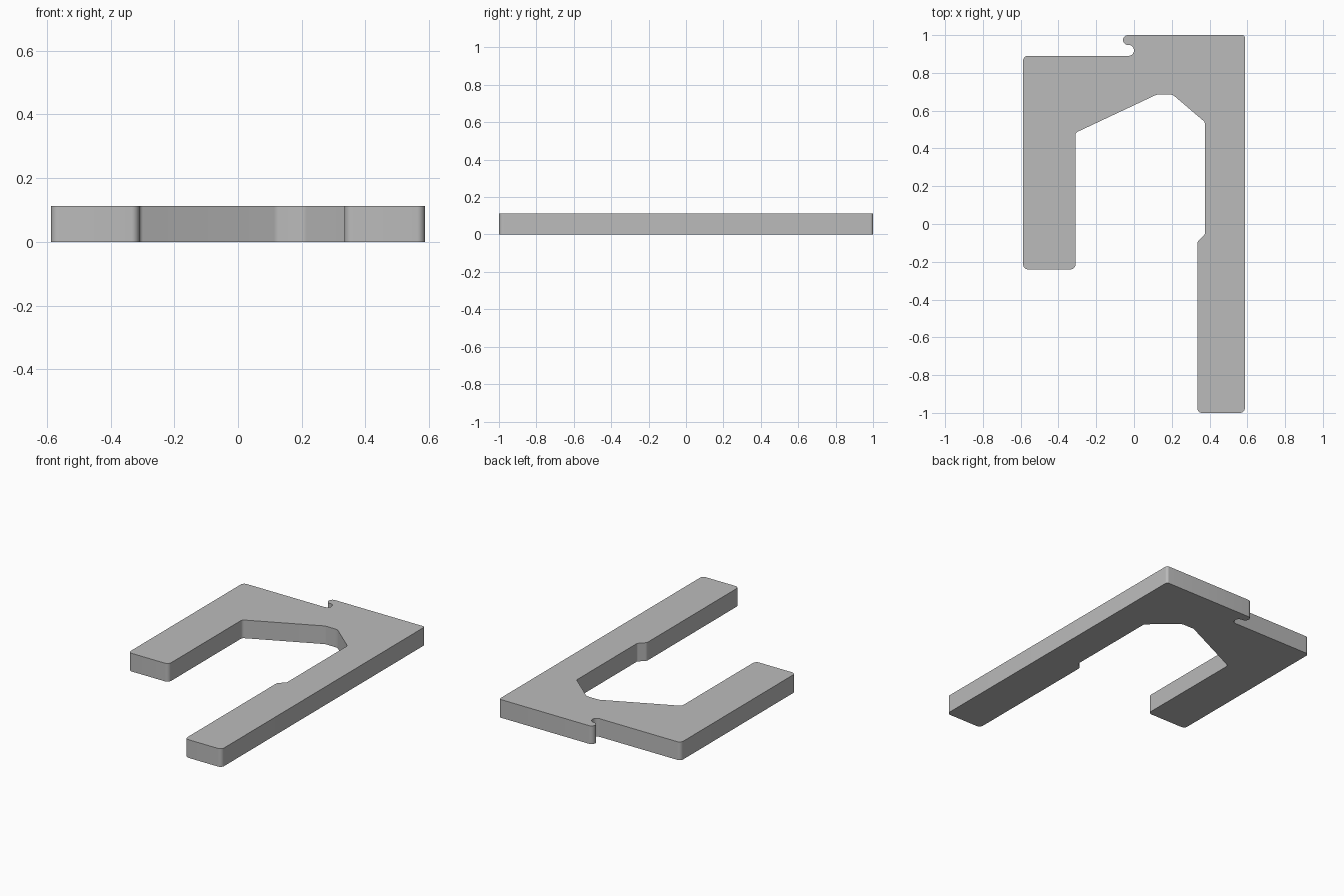
import bpy
import bmesh
import math
from mathutils import Vector

cube = bpy.data.objects.get("Cube")
if cube:
    bpy.data.objects.remove(cube, do_unlink=True)

THICKNESS = 0.113
STEPS = 8

# Outline corners, clockwise: x, y, fillet radius
OUTLINE = [
    (-0.587, 0.89, 0.025),                           # short arm, back corner
    (0.0, 0.89, 0.029), (0.0, 0.948, 0.029),         # round notch
    (-0.058, 0.948, 0.026), (-0.058, 1.0, 0.026),    # round hook
    (0.587, 1.0, 0.015),                             # long arm, back corner
    (0.587, -1.0, 0.025), (0.335, -1.0, 0.025),      # long arm tip
    (0.335, -0.095, 0.025), (0.375, -0.055, 0.01),   # small inner step
    (0.375, 0.54, 0.02), (0.205, 0.685, 0.035),      # inner opening
    (0.12, 0.685, 0.035), (-0.31, 0.483, 0.02),
    (-0.31, -0.24, 0.025), (-0.587, -0.24, 0.025),   # short arm tip
]


def fillet(prev, corner, nxt, radius):
    """Points of an arc that rounds one corner."""
    a, b = (prev - corner).normalized(), (nxt - corner).normalized()
    half = a.angle(b) / 2
    centre = corner + (a + b).normalized() * (radius / math.sin(half))
    start = corner + a * (radius / math.tan(half)) - centre
    end = corner + b * (radius / math.tan(half)) - centre
    sweep = math.atan2(start.x * end.y - start.y * end.x, start.dot(end))
    arc = []
    for i in range(STEPS + 1):
        c, s = math.cos(sweep * i / STEPS), math.sin(sweep * i / STEPS)
        arc.append(centre + Vector((start.x * c - start.y * s,
                                    start.x * s + start.y * c)))
    return arc


# Rounded profile
points = []
for i, (x, y, r) in enumerate(OUTLINE):
    before = Vector(OUTLINE[i - 1][:2])
    after = Vector(OUTLINE[(i + 1) % len(OUTLINE)][:2])
    points += fillet(before, Vector((x, y)), after, r)

# Flat plate extruded from the profile
bm = bmesh.new()
base = bm.faces.new([bm.verts.new((p.x, p.y, 0)) for p in points])
top = bmesh.ops.extrude_face_region(bm, geom=[base], use_keep_orig=True)
bmesh.ops.translate(bm, vec=(0, 0, THICKNESS),
                    verts=[g for g in top["geom"] if isinstance(g, bmesh.types.BMVert)])
bmesh.ops.remove_doubles(bm, verts=bm.verts, dist=0.0003)
bmesh.ops.recalc_face_normals(bm, faces=bm.faces)
bmesh.ops.triangulate(bm, faces=[f for f in bm.faces if len(f.verts) > 4])
mesh = bpy.data.meshes.new("hooked_plate")
bm.to_mesh(mesh)
bm.free()
plate = bpy.data.objects.new("hooked_plate", mesh)
bpy.context.collection.objects.link(plate)

# Plain grey finish
grey = bpy.data.materials.new("plain_grey")
grey.use_nodes = True
colour = (0.5, 0.5, 0.5, 1)
grey.diffuse_color = colour
grey.node_tree.nodes["Principled BSDF"].inputs["Base Color"].default_value = colour
mesh.materials.append(grey)

bpy.context.view_layer.objects.active = plate
plate.select_set(True)
bpy.ops.object.shade_smooth_by_angle(angle=math.radians(30))
